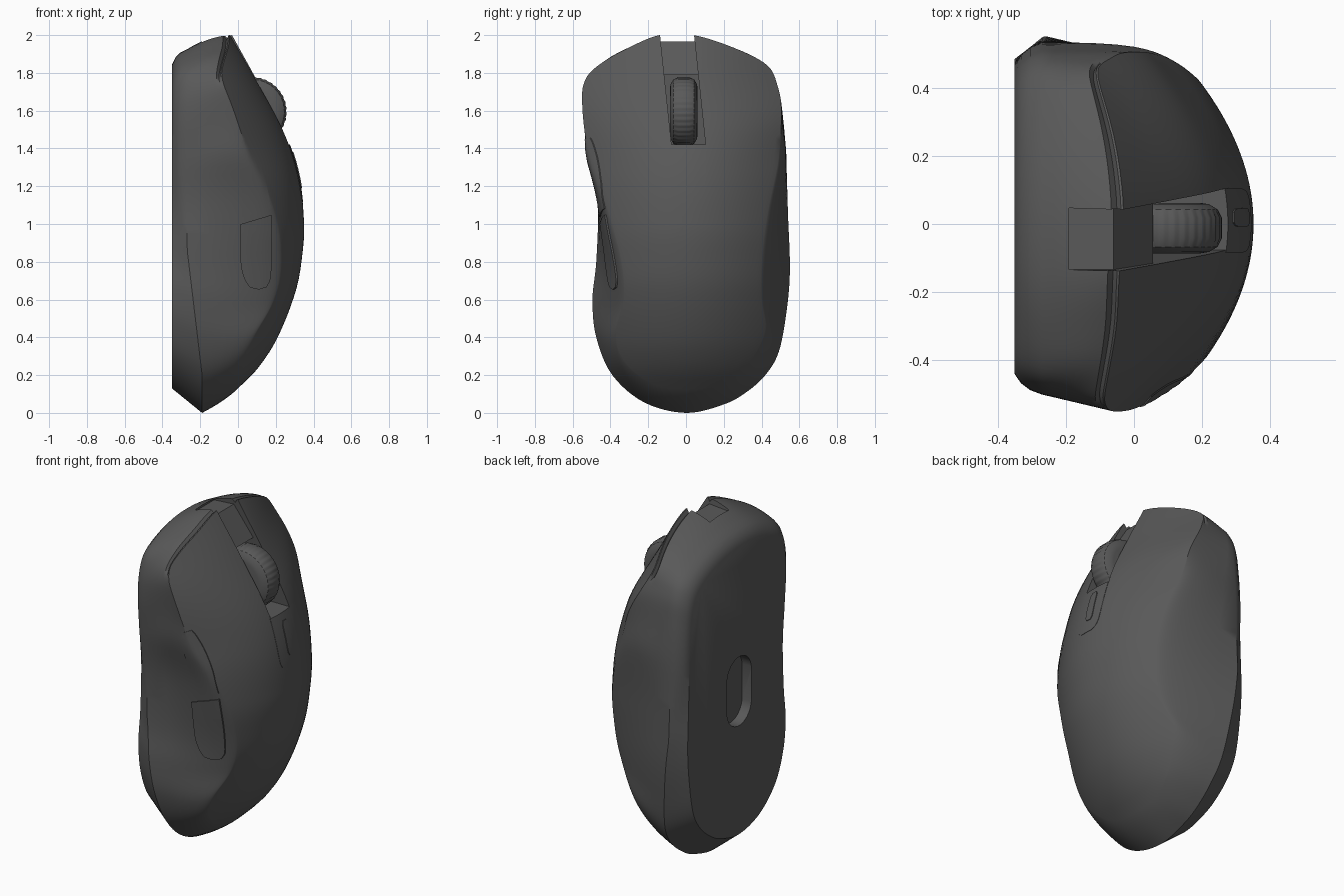
import bpy, bmesh, math
from mathutils import Vector
from mathutils.bvhtree import BVHTree

if "Cube" in bpy.data.objects:
    bpy.data.objects.remove(bpy.data.objects["Cube"])

grey = bpy.data.materials.new("dark_grey")
grey.diffuse_color = (0.1, 0.1, 0.1, 1)
grey.use_nodes = True
grey.node_tree.nodes["Principled BSDF"].inputs["Base Color"].default_value = grey.diffuse_color


def catmull(p0, p1, p2, p3, t):
    return [0.5 * (2*b + (c-a)*t + (2*a-5*b+4*c-d)*t*t + (3*b-a-3*c+d)*t**3)
            for a, b, c, d in zip(p0, p1, p2, p3)]


def interp(knots, z):
    """Smooth (Hermite) lookup in a table of (z, value), linear outside."""
    n = len(knots)

    def slope(i):
        a, b = knots[max(i-1, 0)], knots[min(i+1, n-1)]
        return (b[1]-a[1]) / (b[0]-a[0])
    if z <= knots[0][0]:
        return knots[0][1] + slope(0) * (z-knots[0][0])
    if z >= knots[-1][0]:
        return knots[-1][1] + slope(n-1) * (z-knots[-1][0])
    i = max(j for j in range(n-1) if knots[j][0] <= z)
    h = knots[i+1][0] - knots[i][0]
    t = (z-knots[i][0]) / h
    return ((2*t**3-3*t*t+1)*knots[i][1] + (t**3-2*t*t+t)*h*slope(i)
            + (3*t*t-2*t**3)*knots[i+1][1] + (t**3-t*t)*h*slope(i+1))


def ramp(z, a, b):
    t = min(max((z-a)/(b-a), 0), 1)
    return t*t*(3-2*t)


def finish(bm, name, angle=35):
    bmesh.ops.recalc_face_normals(bm, faces=bm.faces)
    me = bpy.data.meshes.new(name)
    bm.to_mesh(me)
    ob = bpy.data.objects.new(name, me)
    bpy.context.collection.objects.link(ob)
    me.materials.append(grey)
    smooth(ob, angle)
    return ob


def smooth(ob, angle=35):
    bpy.ops.object.select_all(action='DESELECT')
    ob.select_set(True)
    bpy.context.view_layer.objects.active = ob
    bpy.ops.object.shade_smooth_by_angle(angle=math.radians(angle))


def bridge(bm, r1, r2):
    n = len(r1)
    for i in range(n):
        bm.faces.new((r1[i], r1[(i+1) % n], r2[(i+1) % n], r2[i]))


# ---- body: shoulder outline (y, z) and lower outline (y, z) ----
outline = [(0, .13, 0, 0), (.17, .15, .2, .045), (.29, .22, .32, .11), (.37, .32, .42, .2),
           (.42, .45, .49, .32), (.40, .6, .53, .52), (.40, .8, .55, .75), (.43, 1.05, .54, 1.05),
           (.49, 1.35, .53, 1.35), (.505, 1.6, .515, 1.55), (.485, 1.73, .49, 1.7),
           (.43, 1.84, .42, 1.8), (.26, 1.93, .25, 1.88), (.04, 2, .05, 1.92),
           (-.14, 2, -.15, 1.92), (-.31, 1.93, -.31, 1.88), (-.45, 1.85, -.44, 1.81),
           (-.53, 1.77, -.49, 1.7), (-.55, 1.65, -.5, 1.55), (-.52, 1.4, -.485, 1.35),
           (-.42, 1.1, -.465, 1.1), (-.34, .8, -.475, .8), (-.33, .6, -.495, .6),
           (-.37, .42, -.475, .4), (-.33, .28, -.39, .2), (-.19, .16, -.22, .055)]
spine = [(.13, 0), (.23, .1), (.39, .205), (.65, .307), (.85, .342), (1, .35),
         (1.25, .323), (1.48, .25), (1.75, .11), (2, -.03)]


def dome(y, z):
    return (interp(spine, z) - (0.9 - 0.25*ramp(z, 1.3, 1.75)) * y*y
            - .12*max(y-.05, 0)*ramp(z, 1.5, 1.85))


n = len(outline)
cols = [catmull(*(outline[(i+k) % n] for k in (-1, 0, 1, 2)), s/6)
        for i in range(n) for s in range(6)]

bm = bmesh.new()
rings = [[], [], []]
for sy, sz, ly, lz in cols:                # flat base, rounded front chamfer
    B = Vector((-.35, ly*.88, .13 + lz*1.7/1.91))
    L = Vector((-.19 - .08*min(max((lz-.2)/.67, 0), 1), ly, lz))
    out = Vector((-.6, *(Vector((ly, lz-1)).normalized()*.8)))
    for ring, t in zip(rings, (0, .33, .67)):
        bulge = .06*t*(1-t)*ramp(lz, .9, 1.4)
        ring.append(bm.verts.new(B.lerp(L, t) + out*bulge))
        ring[-1].co.x = max(ring[-1].co.x, -.35)
for t in (1, .85, .7, .55, .4, .3, .22, .15, .08, .03, 0):
    ring = []
    for sy, sz, ly, lz in cols:
        out = Vector((0, sy, sz-1)).normalized()
        S = Vector((dome(sy, sz), sy, sz))
        L = Vector((-.19 - .08*min(max((lz-.2)/.67, 0), 1), ly, lz))
        front = ramp(sz, 1.3, 1.7)
        T = S + out*.065*(1-front)
        T.x = dome(T.y, T.z)
        C = T.lerp((S+L)/2 + out*.03*ramp(sz, 1.8, 1.9), front)
        p = S*(1-t)**2 + C*2*t*(1-t) + L*t*t
        if t == .08:                       # groove under the main buttons
            p -= out * .02 * ramp(sz, 1.74, 1.8)
        ring.append(bm.verts.new(p))
    rings.append(ring)
for k in range(1, 18):
    s = 1 - k/18
    rings.append([bm.verts.new((dome(c[0]*s, 1+(c[1]-1)*s), c[0]*s, 1+(c[1]-1)*s)) for c in cols])
for a, b in zip(rings, rings[1:]):
    bridge(bm, a, b)
bm.faces.new(rings[0])
tip = bm.verts.new((dome(0, 1), 0, 1))
for i in range(len(cols)):
    bm.faces.new((rings[-1][i], rings[-1][(i+1) % len(cols)], tip))
bmesh.ops.recalc_face_normals(bm, faces=bm.faces)
tree = BVHTree.FromBMesh(bm)
body = finish(bm, "body_shell")


def cut(target, rows):
    """Subtract a prism given by two matching loops."""
    cb = bmesh.new()
    a, b = ([cb.verts.new(p) for p in r] for r in rows)
    bridge(cb, a, b)
    cb.faces.new(a)
    cb.faces.new(b)
    cutter = finish(cb, "cutter")
    cutter.hide_render = True
    m = target.modifiers.new("cut", 'BOOLEAN')
    m.object, m.solver = cutter, 'EXACT'
    bpy.context.view_layer.objects.active = target
    bpy.ops.object.modifier_apply(modifier=m.name)
    bpy.data.objects.remove(cutter)


# ---- wheel channel and underside slot ----
def mid(z):
    return .005 - .105*(z-1.5)


channel = [(-.19, 2.1), (-.19, 1.955), (-.06, 1.965), (.055, 1.79), (-.12, 1.79),
           (-.12, 1.42), (.45, 1.42), (.45, 2.1)]
cut(body, [[(x, mid(z)+d, z) for x, z in channel] for d in (-.09, .09)])
stadium = []
for i in range(24):
    a = 2*math.pi*(i+.5)/24
    stadium.append((.115*math.cos(a), .98 + .115*math.sin(a) + (.09 if a < math.pi else -.09)))
cut(body, [[(x, y, z) for y, z in stadium] for x in (-.4, -.29)])
smooth(body)


# ---- panels laid on the shell: rows of (z, low edge, high edge) ----
def panel(name, rows, axis, lift, shear=0):
    pb = bmesh.new()
    ray = Vector((0, 1, 0)) if axis == 'y' else Vector((-1, 0, 0))
    lo, hi = [(r[0], r[1]) for r in rows], [(r[0], r[2]) for r in rows]
    zs = sorted({a[0] + (b[0]-a[0])*k/4 for a, b in zip(rows, rows[1:]) for k in range(5)})
    grid = []
    for z in zs:
        a, b = interp(lo, z), interp(hi, z)
        line = []
        for k in range(9):
            u = a + (b-a)*k/8
            zz = z + shear*(u-.1)
            start = Vector((u, -2, zz)) if axis == 'y' else Vector((2, u, zz))
            hit = tree.ray_cast(start, ray)[0]
            line.append(pb.verts.new(hit - ray*lift))
        grid.append(line)
    for p, q in zip(grid, grid[1:]):
        for k in range(8):
            pb.faces.new((p[k], p[k+1], q[k+1], q[k]))
    rim = bmesh.ops.extrude_edge_only(pb, edges=[e for e in pb.edges if e.is_boundary])
    bmesh.ops.translate(pb, vec=ray*(lift+.015),
                        verts=[v for v in rim['geom'] if isinstance(v, bmesh.types.BMVert)])
    return finish(pb, name)


panel("rear_side_button", [(.65, .11, .15), (.68, .06, .17), (.78, .02, .178), (.9, .012, .18),
                           (1.025, .012, .176)], 'y', .009, .3)
panel("front_side_button", [(1.06, .025, .174), (1.2, .02, .15), (1.33, .008, .11),
                            (1.43, 0, .07), (1.47, .02, .05)], 'y', .005, .3)
panel("wheel_panel", [(1.115, -.03, .05), (1.135, -.06, .08), (1.18, -.078, .098),
                      (1.3, -.084, .106), (1.42, -.083, .104)], 'x', .002)
panel("centre_button", [(1.19, .005, .035), (1.21, -.005, .045), (1.29, -.007, .046),
                        (1.36, -.005, .043), (1.38, .005, .033)], 'x', .006)

# ---- scroll wheel with notched tread ----
wb = bmesh.new()
tread = [(-.074, .12, 0), (-.07, .145, 0), (-.055, .17, 0), (-.03, .183, 1),
         (.03, .183, 1), (.055, .17, 0), (.07, .145, 0), (.074, .12, 0)]
N = 144
loops = []
for y, r, notch in tread:
    loop = []
    for i in range(N):
        a = 2*math.pi*i/N
        q = r - notch*(.003 if i % 4 < 2 else 0)
        loop.append(wb.verts.new((.075 + q*math.cos(a), -.012 + y, 1.595 + q*math.sin(a))))
    loops.append(loop)
for a, b in zip(loops, loops[1:]):
    bridge(wb, a, b)
wb.faces.new(loops[0])
wb.faces.new(loops[-1])
finish(wb, "scroll_wheel", 30)
